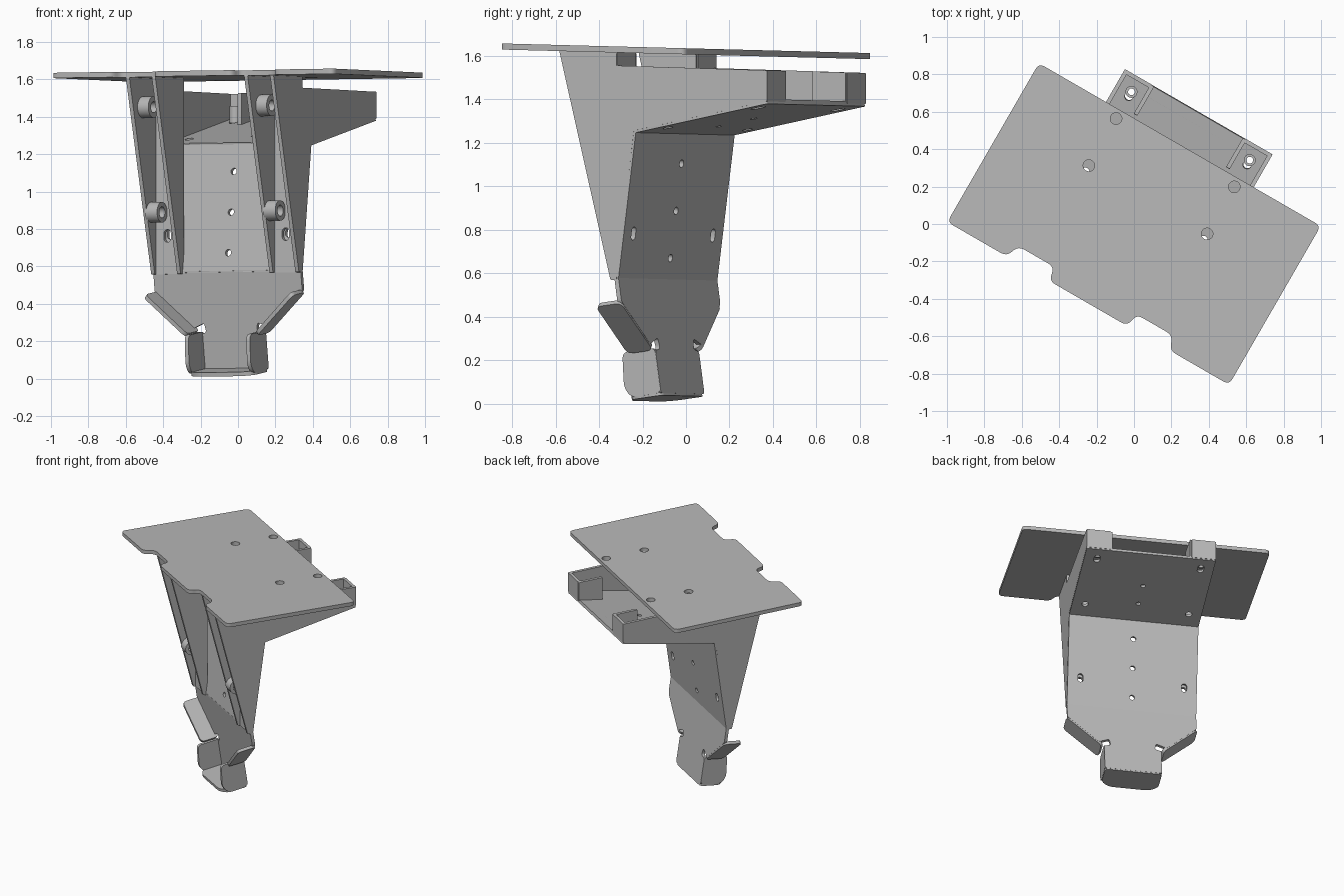
import bpy, bmesh
from math import sin, cos, pi, radians, hypot
from mathutils import Matrix, Vector

old = bpy.data.objects.get("Cube")
if old:
    bpy.data.objects.remove(old, do_unlink=True)

# One bare metal colour
metal = bpy.data.materials.new("bare_metal_grey")
metal.use_nodes = True
GREY = (0.48, 0.48, 0.48, 1)
metal.diffuse_color = GREY
metal.node_tree.nodes["Principled BSDF"].inputs["Base Color"].default_value = GREY

# The bracket is turned about z and leans slightly towards the back
LEAN = Matrix.Identity(4)
LEAN[2][1] = -0.026
WORLD = LEAN @ Matrix.Rotation(radians(-30), 4, 'Z')
U, V, W = Vector((1, 0, 0)), Vector((0, 1, 0)), Vector((0, 0, 1))
T = 0.022                       # sheet thickness
OUT, INN = 0.445, 0.285         # outer and inner wall distance
MID = (OUT + INN) / 2
parts = []


def fillet(pts, r, n=4):
    """Round every corner of an outline."""
    res = []
    for i, p in enumerate(pts):
        p = Vector(p)
        a, b = Vector(pts[i - 1]) - p, Vector(pts[(i + 1) % len(pts)]) - p
        d = min(r, 0.45 * a.length, 0.45 * b.length)
        s, e = p + a.normalized() * d, p + b.normalized() * d
        for k in range(n + 1):
            t = k / n
            res.append(s * (1 - t) ** 2 + p * 2 * t * (1 - t) + e * t * t)
    return res


def ring(x, y, r, stretch=0.0, n=24):
    """Round hole, or a slot when stretched along y."""
    res = []
    for k in range(n):
        a = 2 * pi * (k + 0.5) / n
        off = stretch if sin(a) > 0 else -stretch
        res.append((x + r * cos(a), y + r * sin(a) + off))
    return res


def sheet(name, outline, origin, xa, ya, thick=T, holes=(), r=0.015):
    """Flat plate with holes, laid on the plane spanned by xa and ya."""
    cu = bpy.data.curves.new(name, 'CURVE')
    cu.dimensions = '2D'
    cu.fill_mode = 'BOTH'
    cu.extrude = thick / 2
    for loop in [fillet(outline, r) if r else outline, *holes]:
        sp = cu.splines.new('POLY')
        sp.points.add(len(loop) - 1)
        for q, p in zip(sp.points, loop):
            q.co = (p[0], p[1], 0, 1)
        sp.use_cyclic_u = True
    tmp = bpy.data.objects.new(name + "_outline", cu)
    bpy.context.collection.objects.link(tmp)
    bpy.context.view_layer.update()
    dg = bpy.context.evaluated_depsgraph_get()
    me = bpy.data.meshes.new_from_object(tmp.evaluated_get(dg))
    bpy.data.objects.remove(tmp, do_unlink=True)
    xa, ya = Vector(xa).normalized(), Vector(ya).normalized()
    m = Matrix((xa, ya, xa.cross(ya))).transposed().to_4x4()
    m.translation = origin
    me.transform(WORLD @ m)
    bm = bmesh.new()
    bm.from_mesh(me)
    bmesh.ops.remove_doubles(bm, verts=bm.verts, dist=1e-5)
    bmesh.ops.recalc_face_normals(bm, faces=bm.faces)
    bm.to_mesh(me)
    bm.free()
    me.name = name
    me.materials.clear()
    me.materials.append(metal)
    ob = bpy.data.objects.new(name, me)
    bpy.context.collection.objects.link(ob)
    parts.append(ob)


def rect(x0, x1, y0, y1):
    return [(x0, y0), (x1, y0), (x1, y1), (x0, y1)]


def mirrored(half):
    """Close a right-hand outline with its mirror image."""
    return half + [(-x, y) for x, y in reversed(half)]


# Top plate with two front notches and four holes
half = [(0.24, -0.49), (0.255, -0.412), (0.475, -0.412), (0.505, -0.49),
        (0.87, -0.49), (0.87, 0.49)]
sheet("top_plate", mirrored(half), (0, 0, 1.621), U, V, 0.028,
      [ring(s * MID, y, 0.031) for s in (-1, 1) for y in (0.15, 0.44)], 0.035)

# Back panel, bend points given as (depth, height)
FOOT, KNEE, TIP, HEEL = (-0.107, 0.57), (-0.014, 1.25), (0.69, 1.40), (-0.028, 0.045)


def run(a, b):
    d = (b[0] - a[0], b[1] - a[1])
    return Vector((0, d[0], d[1])), hypot(*d), Vector((0, a[0], a[1]))


d, length, o = run(FOOT, KNEE)
sheet("back_panel", rect(-0.455, 0.455, -0.005, length + 0.01), o, U, d,
      holes=[ring(0, h, 0.018) for h in (0.10, 0.32, 0.54)] +
            [ring(s * MID, 0.21, 0.019, 0.012) for s in (-1, 1)], r=0)

# Arm under the plate
d, length, o = run(KNEE, TIP)
sheet("rear_arm", rect(-0.455, 0.455, -0.01, length), o, U, d,
      holes=[ring(s * MID, h, 0.022, e) for s in (-1, 1)
             for h, e in ((0.13, 0.002), (0.62, 0.015))] +
            [ring(0, h, 0.016) for h in (0.19, 0.38)], r=0.01)

# Tapered lower panel with tongue
d, length, o = run(FOOT, HEEL)
half = [(0.455, -0.005), (0.455, 0.11), (0.24, 0.305), (0.165, 0.275),
        (0.155, 0.325), (0.2, 0.335), (0.2, length)]
sheet("lower_panel", mirrored(half), o, U, d, r=0.015)
down = d.normalized()
fwd = Vector((0, down.z, -down.y))          # square to the tongue, forwards
heel = o + d

# Tongue floor
sheet("tongue_floor", [(-0.2, -0.01), (0.2, -0.01), (0.2, 0.14), (0.14, 0.185),
                       (-0.14, 0.185), (-0.2, 0.14)], heel, U, fwd, r=0.03)

for s, side in ((1, "left"), (-1, "right")):
    # Tongue side lips
    sheet(side + "_tongue_lip", [(-0.01, 0.0), (0.15, 0.0), (0.18, 0.05),
                                 (0.165, 0.21), (-0.01, 0.21)],
          heel + U * s * 0.19, fwd, -down, r=0.03)
    # Angled shoulder lips
    top = o + down * 0.11 + U * s * 0.455
    low = o + down * 0.325 + U * s * 0.215
    edge = low - top
    sheet(side + "_shoulder_lip", rect(0, edge.length, -0.01, 0.125),
          top, edge, fwd, r=0.03)
    # Arm and panel side wall
    sheet(side + "_side_wall", [(-0.105, 0.57), FOOT, KNEE, TIP, (0.69, 1.543),
                                (-0.11, 1.547)],
          U * s * OUT, V, W, r=0.004)
    # Box at the end of the arm
    a, b = sorted((s * INN, s * 0.455))
    sheet(side + "_end_tab", rect(a, b, 1.40, 1.543), V * 0.682, U, W, r=0.006)
    sheet(side + "_end_box_wall", [(0.51, 1.36), (0.69, 1.40), (0.69, 1.543), (0.51, 1.543)],
          U * s * INN, V, W, r=0.006)
    sheet(side + "_end_post", ring(0, 0, 0.032), (s * MID, 0.605, 1.43), U, V,
          0.09, [ring(0, 0, 0.018)], 0)
    # Front channel: two tapered walls joined by a web
    for dist, tag in ((OUT, "outer"), (INN, "inner")):
        sheet(f"{side}_channel_{tag}_wall", [(-0.41, 1.608), (-0.105, 1.608),
                                             (-0.105, 0.56), (-0.138, 0.56)],
              U * s * dist, V, W, r=0.006)
    sheet(side + "_channel_web", rect(a, b, 0.56, 1.608), V * -0.112, U, W,
          holes=[ring(s * MID, 0.765, 0.022, 0.012)], r=0.004)
    # Threaded bosses inside the channel
    base = -OUT if s < 0 else INN
    for v, w, tag in ((-0.265, 1.45, "upper"), (-0.175, 0.89, "lower")):
        sheet(f"{side}_{tag}_boss", ring(0, 0, 0.058 if tag == "upper" else 0.055),
              (base + 0.04, v, w), V, W, 0.075, [ring(0, 0, 0.03)], 0)

# Smooth the round parts and keep sheet edges sharp
bpy.ops.object.select_all(action='DESELECT')
for ob in parts:
    ob.select_set(True)
bpy.context.view_layer.objects.active = parts[0]
bpy.ops.object.shade_smooth_by_angle(angle=radians(30))
